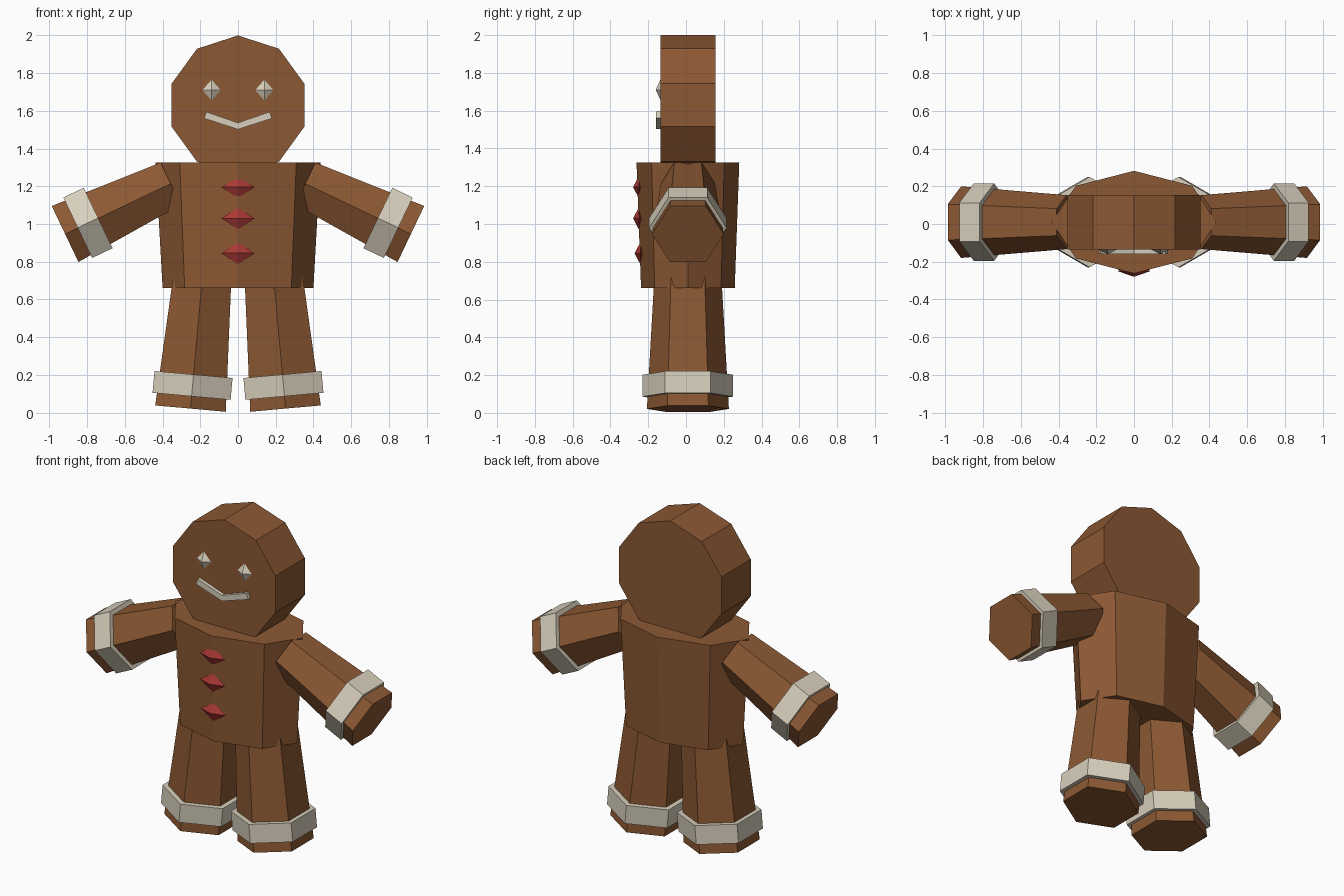
import bpy, bmesh, math
from mathutils import Vector

if "Cube" in bpy.data.objects:
    bpy.data.objects.remove(bpy.data.objects["Cube"])

YC = 0.01  # body centre plane


def material(name, rgb):
    m = bpy.data.materials.new(name)
    m.diffuse_color = (*rgb, 1)
    m.use_nodes = True
    m.node_tree.nodes["Principled BSDF"].inputs["Base Color"].default_value = m.diffuse_color
    return m


BROWN = material("baked brown", (0.262, 0.098, 0.033))
ICING = material("icing white", (0.68, 0.62, 0.50))
RED = material("candy red", (0.40, 0.04, 0.035))


def finish(name, bm, mat):
    bmesh.ops.recalc_face_normals(bm, faces=bm.faces)
    me = bpy.data.meshes.new(name)
    bm.to_mesh(me)
    bm.free()
    me.materials.append(mat)
    ob = bpy.data.objects.new(name, me)
    bpy.context.collection.objects.link(ob)
    return ob


def prism(name, mat, n, p0, p1, r0, r1, u):
    """n-sided tapered prism from p0 to p1; r = (radius along u, radius across)."""
    p0, p1, u = Vector(p0), Vector(p1), Vector(u)
    v = (p1 - p0).normalized().cross(u)
    bm = bmesh.new()
    rings = []
    for c, r in ((p0, r0), (p1, r1)):
        rings.append([bm.verts.new(c + u * r[0] * math.cos(a) + v * r[1] * math.sin(a))
                      for a in (2 * math.pi * i / n for i in range(n))])
    for i in range(n):
        j = (i + 1) % n
        bm.faces.new((rings[0][i], rings[0][j], rings[1][j], rings[1][i]))
    for ring in rings:
        bm.faces.new(ring)
    return finish(name, bm, mat)


def gem(name, mat, centre, size):
    """Octahedron with half-extents size."""
    c = Vector(centre)
    bm = bmesh.new()
    ends = [[bm.verts.new(c + Vector([s * size[k] if k == i else 0 for k in range(3)]))
             for s in (-1, 1)] for i in range(3)]
    for a in ends[0]:
        for b in ends[1]:
            for d in ends[2]:
                bm.faces.new((a, b, d))
    return finish(name, bm, mat)


Y, Z = (0, 1, 0), (0, 0, 1)

# Head disc and torso
prism("head", BROWN, 10, (0, -0.135, 1.63), (0, 0.155, 1.63), (0.37, 0.37), (0.37, 0.37), Z)
prism("torso", BROWN, 8, (0, YC, 0.66), (0, YC, 1.325), (0.248, 0.40), (0.272, 0.437), Y)

# Limbs with icing cuffs, and eyes, on both sides
for s, side in ((-1, "left"), (1, "right")):
    hand, shoulder = Vector((s * 0.917, YC, 0.947)), Vector((s * 0.357, YC, 1.214))
    prism("arm_" + side, BROWN, 6, hand, shoulder, (0.19, 0.19), (0.143, 0.143), Y)
    ax = (shoulder - hand).normalized()
    c = Vector((s * 0.796, YC, 1.006))
    prism("arm_cuff_" + side, ICING, 6, c - ax * 0.06, c + ax * 0.06,
          (0.205, 0.205), (0.205, 0.205), Y)

    foot, hip = Vector((s * 0.252, YC, 0.021)), Vector((s * 0.186, YC, 0.75))
    prism("leg_" + side, BROWN, 6, foot, hip, (0.217, 0.217), (0.176, 0.176), Y)
    ax = (hip - foot).normalized()
    c = Vector((s * 0.241, YC, 0.144))
    prism("leg_cuff_" + side, ICING, 6, c - ax * 0.058, c + ax * 0.058,
          (0.24, 0.24), (0.24, 0.24), Y)

    gem("eye_" + side, ICING, (s * 0.14, -0.135, 1.71), (0.049, 0.025, 0.055))

# Buttons down the front
for i, (z, y) in enumerate(((1.195, -0.25), (1.03, -0.25), (0.845, -0.242))):
    gem("button_%d" % (i + 1), RED, (0, y, z), (0.087, 0.03, 0.058))

# Mouth: bent strip of icing
bm = bmesh.new()
lower = [(-0.18, 1.56), (0, 1.502), (0.18, 1.56)]
upper = [(-0.168, 1.595), (0, 1.537), (0.168, 1.595)]
outline = lower + upper[::-1]
front = [bm.verts.new((x, -0.158, z)) for x, z in outline]
back = [bm.verts.new((x, -0.13, z)) for x, z in outline]
for i in range(6):
    j = (i + 1) % 6
    bm.faces.new((front[i], front[j], back[j], back[i]))
for r in (front, back):
    bm.faces.new((r[0], r[1], r[4], r[5]))
    bm.faces.new((r[1], r[2], r[3], r[4]))
finish("mouth", bm, ICING)
